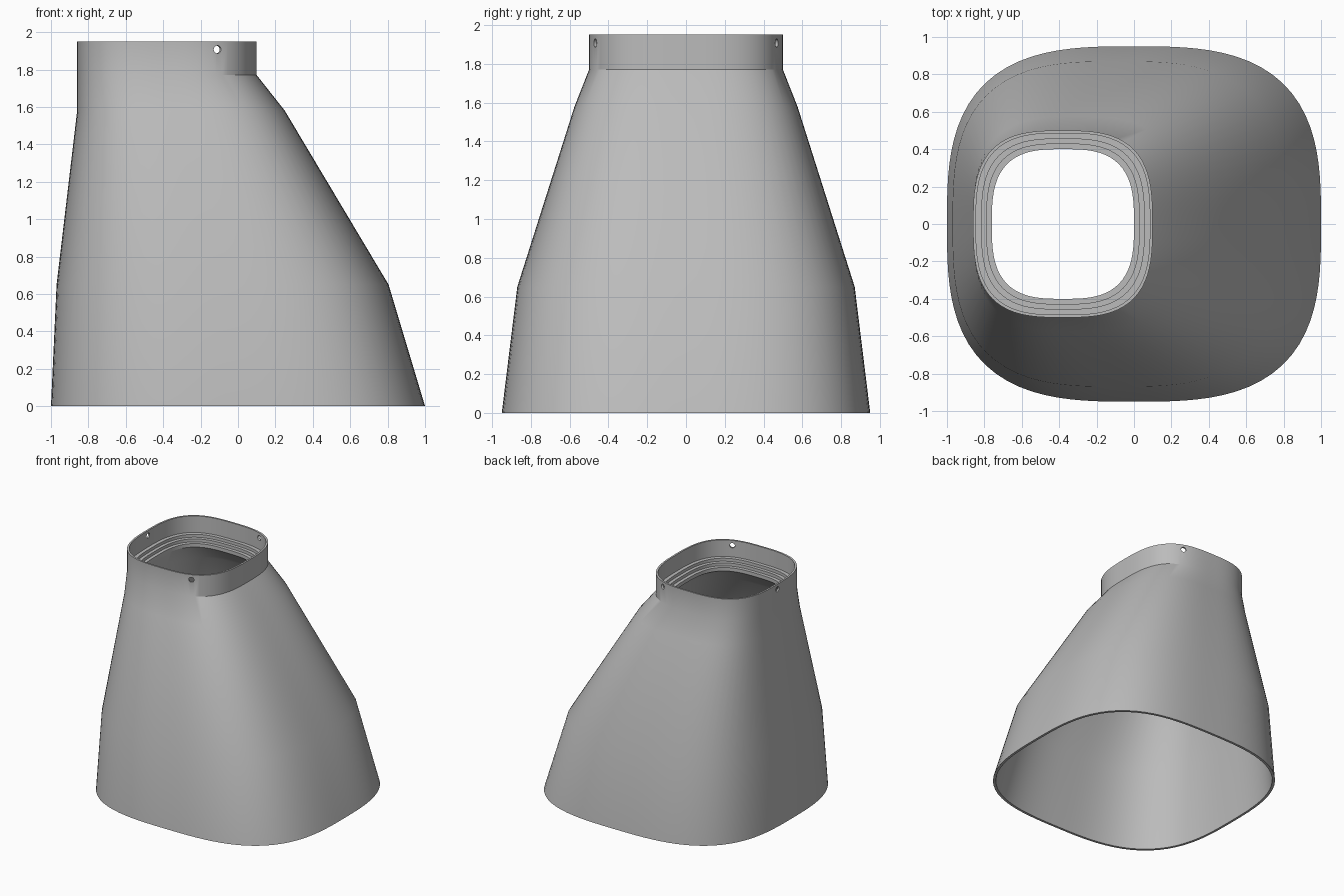
import bpy
import bmesh
from math import cos, sin, pi, radians
from mathutils import Matrix

cube = bpy.data.objects.get("Cube")
if cube:
    bpy.data.objects.remove(cube, do_unlink=True)

SEGMENTS = 96
ROUNDNESS = 3          # exponent of the rounded-square section
WALL = 0.02
TOP = 1.95
NECK = (-0.86, 0.10, 0.50)

grey = bpy.data.materials.new("plain grey")
grey.use_nodes = True
colour = (0.5, 0.5, 0.5, 1)
grey.diffuse_color = colour
grey.node_tree.nodes["Principled BSDF"].inputs["Base Color"].default_value = colour


def ring(bm, z, left, right, half_depth, inset=0):
    """Rounded-square loop of vertices at height z."""
    centre, half_width = (left + right) / 2, (right - left) / 2 - inset
    half_depth -= inset
    verts = []
    for i in range(SEGMENTS):
        c, s = cos(2 * pi * i / SEGMENTS), sin(2 * pi * i / SEGMENTS)
        r = (abs(c) ** ROUNDNESS + abs(s) ** ROUNDNESS) ** (-1 / ROUNDNESS)
        verts.append(bm.verts.new((centre + half_width * r * c, half_depth * r * s, z)))
    return verts


# Tapered hood: outside from base to neck
body = [(0, -1, 1, 0.95), (0.65, -0.97, 0.805, 0.87), (1.58, -0.86, 0.25, 0.575)]
bm = bmesh.new()
rings = [ring(bm, *section) for section in body]
rings += [ring(bm, z, *NECK) for z in (1.77, TOP)]

# Stepped seat inside the neck, from the rim down
steps = [(0.015, TOP, 1.81), (0.045, 1.81, 1.785), (0.072, 1.785, 1.76), (0.1, 1.76, 1.73)]
for inset, upper, lower in steps:
    rings += [ring(bm, z, *NECK, inset) for z in (upper, lower)]

# Inside wall back down to the base
rings += [ring(bm, *section, WALL) for section in reversed(body)]

# Skin the closed shell
for a, b in zip(rings, rings[1:] + rings[:1]):
    for i in range(SEGMENTS):
        j = (i + 1) % SEGMENTS
        bm.faces.new((a[i], a[j], b[j], b[i]))
bmesh.ops.recalc_face_normals(bm, faces=bm.faces)
mesh = bpy.data.meshes.new("tapered_hood")
bm.to_mesh(mesh)
bm.free()
hood = bpy.data.objects.new("tapered_hood", mesh)
bpy.context.collection.objects.link(hood)
mesh.materials.append(grey)

# Three screw holes spread evenly around the neck
bm = bmesh.new()
for angle in (60, 180, 300):
    place = (Matrix.Translation(((NECK[0] + NECK[1]) / 2, 0, 1.907))
             @ Matrix.Rotation(radians(angle), 4, 'Z')
             @ Matrix.Translation((0.5, 0, 0))
             @ Matrix.Rotation(pi / 2, 4, 'Y'))
    bmesh.ops.create_cone(bm, cap_ends=True, segments=20, radius1=0.021,
                          radius2=0.021, depth=0.3, matrix=place)
cutter_mesh = bpy.data.meshes.new("hole_cutter")
bm.to_mesh(cutter_mesh)
bm.free()
cutter = bpy.data.objects.new("hole_cutter", cutter_mesh)
cutter.hide_render = True
bpy.context.collection.objects.link(cutter)

holes = hood.modifiers.new("screw_holes", 'BOOLEAN')
holes.operation = 'DIFFERENCE'
holes.solver = 'EXACT'
holes.object = cutter

bpy.ops.object.select_all(action='DESELECT')
hood.select_set(True)
bpy.context.view_layer.objects.active = hood
bpy.ops.object.modifier_apply(modifier=holes.name)
bpy.data.objects.remove(cutter, do_unlink=True)
bpy.ops.object.shade_smooth_by_angle(angle=radians(30))
